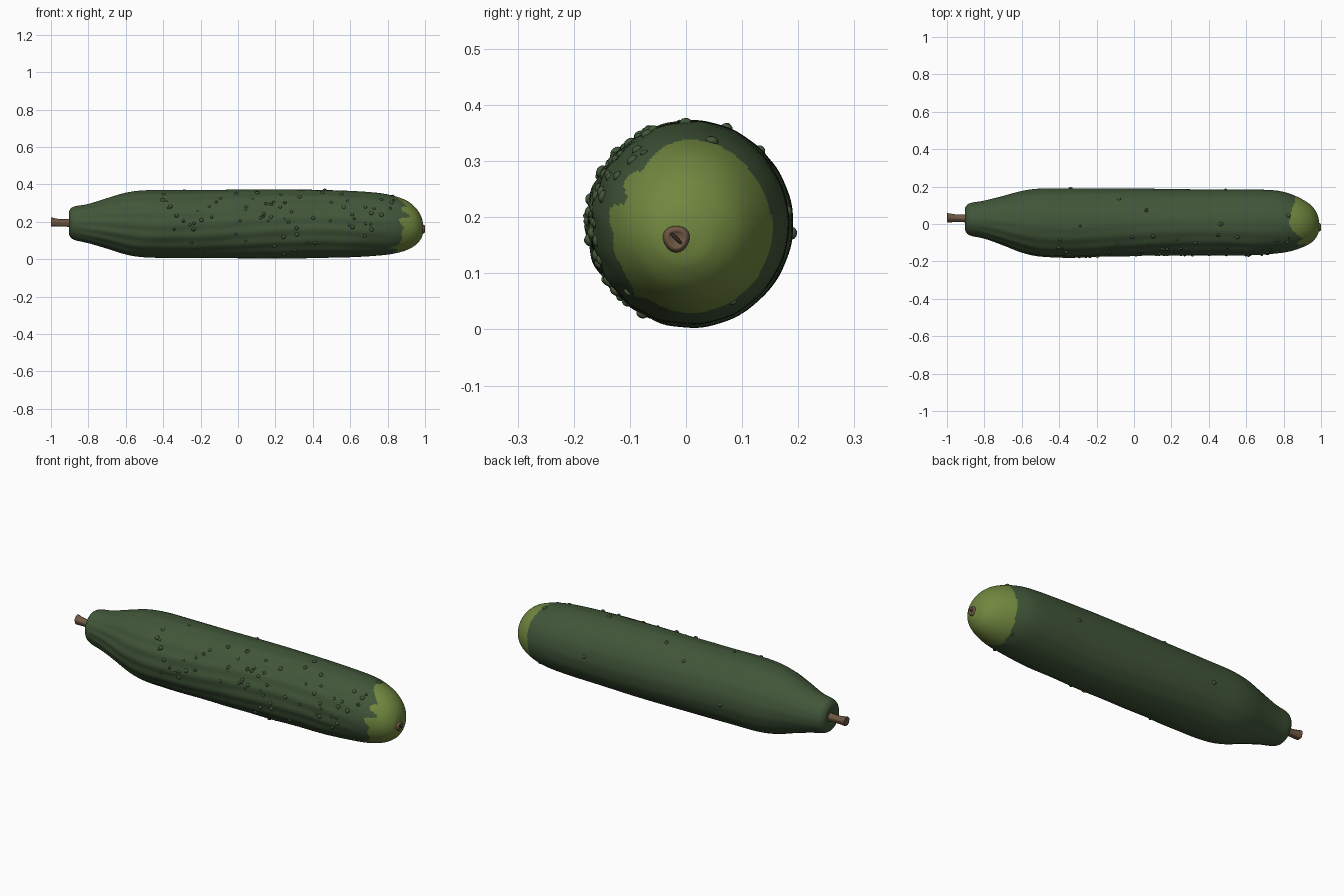
import bpy, bmesh, math, random
from mathutils import Vector, Matrix

if "Cube" in bpy.data.objects:
    bpy.data.objects.remove(bpy.data.objects["Cube"])

random.seed(7)


def material(name, rgb):
    m = bpy.data.materials.new(name)
    m.diffuse_color = (*rgb, 1)
    m.use_nodes = True
    m.node_tree.nodes["Principled BSDF"].inputs["Base Color"].default_value = m.diffuse_color
    return m


SKIN = material("dark green skin", (0.053, 0.094, 0.041))
TIP = material("light green tip", (0.165, 0.245, 0.050))
WOOD = material("brown stem", (0.155, 0.095, 0.055))
DARK = material("dark spots", (0.025, 0.022, 0.014))


def spline(keys, steps):
    """Smooth curve through the key sections."""
    out = []
    k = [keys[0]] + keys + [keys[-1]]
    for i in range(1, len(k) - 2):
        for s in range(steps):
            t = s / steps
            out.append([0.5 * (2 * b + (c - a) * t + (2 * a - 5 * b + 4 * c - d) * t * t
                               + (3 * b - a - 3 * c + d) * t ** 3)
                        for a, b, c, d in zip(*k[i - 1:i + 3])])
    return out + [list(keys[-1])]


def finish(name, bm, mats):
    bmesh.ops.recalc_face_normals(bm, faces=bm.faces)
    me = bpy.data.meshes.new(name)
    bm.to_mesh(me)
    bm.free()
    ob = bpy.data.objects.new(name, me)
    bpy.context.collection.objects.link(ob)
    for m in mats:
        me.materials.append(m)
    me.polygons.foreach_set("use_smooth", [True] * len(me.polygons))
    bpy.context.view_layer.objects.active = ob
    ob.select_set(True)
    bpy.ops.object.shade_smooth_by_angle(angle=math.radians(45))
    ob.select_set(False)
    return ob


def loft(sections, n, offset=lambda x, a: 0.0):
    """Rings across x; each section is x, y low, y high, z low, z high."""
    bm = bmesh.new()
    rings = []
    for x, y0, y1, z0, z1 in sections:
        ring = []
        for i in range(n):
            a = math.tau * i / n
            d = offset(x, a)
            ring.append(bm.verts.new((x, (y0 + y1) / 2 + ((y1 - y0) / 2 + d) * math.cos(a),
                                      (z0 + z1) / 2 + ((z1 - z0) / 2 + d) * math.sin(a))))
        rings.append(ring)
    for p, q in zip(rings, rings[1:]):
        for i in range(n):
            j = (i + 1) % n
            bm.faces.new((p[i], p[j], q[j], q[i]))
    bm.faces.new(rings[0])
    bm.faces.new(rings[-1])
    return bm


# Body profile
BODY = [(-0.895, 0.015, 0.045, 0.18, 0.21), (-0.904, -0.01, 0.07, 0.155, 0.235),
        (-0.900, -0.04, 0.092, 0.125, 0.262), (-0.875, -0.062, 0.112, 0.103, 0.282),
        (-0.80, -0.078, 0.125, 0.085, 0.295), (-0.70, -0.113, 0.15, 0.056, 0.326),
        (-0.60, -0.15, 0.177, 0.025, 0.355), (-0.50, -0.173, 0.19, 0.010, 0.368),
        (-0.35, -0.178, 0.191, 0.007, 0.370), (-0.15, -0.173, 0.191, 0.006, 0.370),
        (0.05, -0.169, 0.189, 0.004, 0.372), (0.25, -0.168, 0.186, 0.003, 0.373),
        (0.45, -0.168, 0.184, 0.007, 0.370), (0.62, -0.168, 0.184, 0.011, 0.364),
        (0.75, -0.158, 0.180, 0.019, 0.354), (0.83, -0.147, 0.163, 0.029, 0.339),
        (0.90, -0.125, 0.132, 0.048, 0.314), (0.95, -0.098, 0.097, 0.076, 0.275),
        (0.98, -0.062, 0.053, 0.112, 0.227), (0.990, -0.030, 0.010, 0.145, 0.185)]
sections = spline(BODY, 10)


def ripple(x, a):
    """Faint lengthwise ridges, stronger on the front."""
    fade = max(0, min(1, (x + 0.9) * 5, (0.85 - x) * 4))
    front = max(0, -math.cos(a))
    return fade * (0.0004 + 0.0017 * front) * math.sin(17 * a + 2 * math.sin(4 * x)) \
        + fade * 0.001 * front * math.sin(23 * x + 5 * a)


# Ragged border of the pale tip: angle in degrees, x
BORDER = [(0, 0.855), (40, 0.86), (70, 0.84), (90, 0.83), (105, 0.845), (120, 0.885),
          (130, 0.905), (137, 0.875), (146, 0.87), (153, 0.915), (161, 0.915), (165, 0.86),
          (176, 0.865), (186, 0.89), (198, 0.872), (208, 0.88), (225, 0.86),
          (232, 0.81), (240, 0.855), (270, 0.83), (300, 0.84), (330, 0.85), (360, 0.855)]


def border(deg):
    for (a, xa), (b, xb) in zip(BORDER, BORDER[1:]):
        if a <= deg <= b:
            return xa + (xb - xa) * (deg - a) / (b - a)


bm = loft(sections, 128, ripple)
for f in bm.faces:
    c = f.calc_center_median()
    deg = math.degrees(math.atan2(c.z - 0.182, c.y - 0.006)) % 360
    f.material_index = int(c.x > border(deg))
finish("body", bm, [SKIN, TIP])

# Small warts scattered mainly on the front and upper skin
warts = bmesh.new()
for i in range(85):
    x = random.uniform(-0.42, 0.84)
    a = math.radians(random.gauss(165, 38) if i < 78 else random.uniform(0, 360))
    s = min(sections[40:], key=lambda v: abs(v[0] - x))
    n = Vector((0, math.cos(a), math.sin(a)))
    p = Vector((x, (s[1] + s[2]) / 2 + (s[2] - s[1]) / 2 * n.y,
                (s[3] + s[4]) / 2 + (s[4] - s[3]) / 2 * n.z))
    r = random.uniform(0.005, 0.0095)
    turn = n.to_track_quat('Z', 'Y').to_matrix().to_4x4()
    if p.z < 0.012:
        continue
    for size, lift, mat in ((r, 0.0, 0), (r * 0.4, r * 0.65, 1)):
        if mat and random.random() > 0.25:
            continue
        before = set(warts.faces)
        bmesh.ops.create_icosphere(
            warts, subdivisions=2, radius=size,
            matrix=Matrix.Translation(p + n * lift) @ turn @ Matrix.Diagonal((1.3, 1.3, 0.9, 1)))
        for f in set(warts.faces) - before:
            f.material_index = mat
finish("warts", warts, [SKIN, DARK])

# Stem with a flared cut end
STEM = [(-0.885, 0.005, 0.055, 0.168, 0.218), (-0.91, 0.010, 0.050, 0.172, 0.213),
        (-0.95, 0.011, 0.051, 0.174, 0.213), (-0.985, 0.009, 0.056, 0.173, 0.219),
        (-0.998, 0.010, 0.058, 0.173, 0.222), (-1.0, 0.015, 0.053, 0.178, 0.217)]
finish("stem", loft(spline(STEM, 4), 24, lambda x, a: 0.0012 * math.sin(5 * a)), [WOOD])

# Blossom scar: raised rim with a dark slanted groove
SCAR = [(0.978, -0.042, 0.008, 0.137, 0.187), (0.992, -0.040, 0.006, 0.139, 0.185),
        (0.999, -0.034, 0.000, 0.145, 0.179), (0.996, -0.027, -0.007, 0.152, 0.172)]
finish("blossom_scar", loft(spline(SCAR, 4), 24, lambda x, a: 0.001 * math.sin(3 * a)), [WOOD])
groove = bmesh.new()
bmesh.ops.create_uvsphere(
    groove, u_segments=16, v_segments=8, radius=1,
    matrix=Matrix.Translation((0.9965, -0.017, 0.162)) @ Matrix.Rotation(math.radians(45), 4, 'X')
    @ Matrix.Diagonal((0.003, 0.0035, 0.016, 1)))
finish("scar_groove", groove, [DARK])
